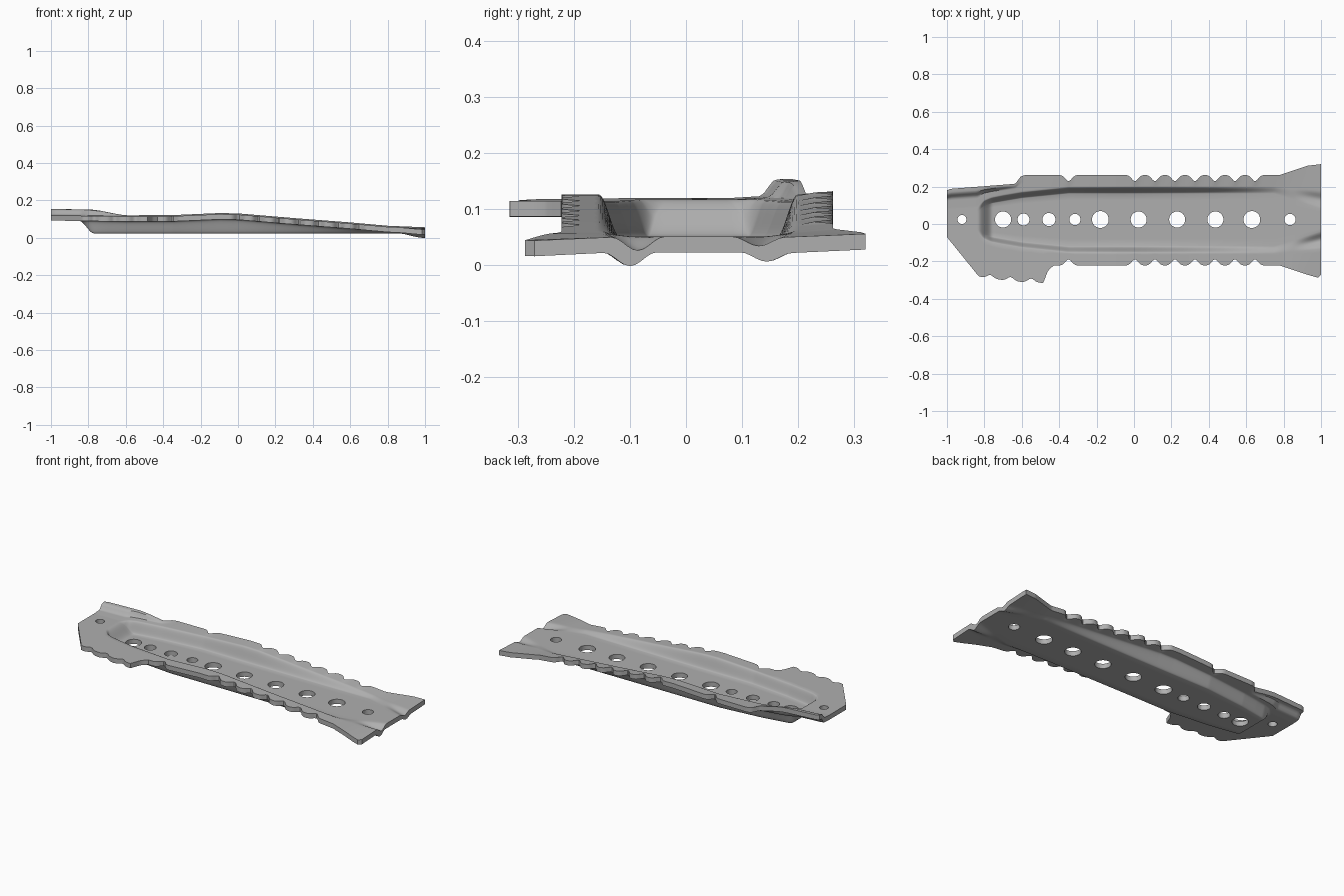
import bpy, bmesh
from math import exp, pi, sin

cube = bpy.data.objects.get("Cube")
if cube:
    bpy.data.objects.remove(cube, do_unlink=True)

MID = 0.022        # centre line of the channel
THICK = 0.028      # sheet thickness


def interp(pts, x):
    for (x0, y0), (x1, y1) in zip(pts, pts[1:]):
        if x <= x1:
            return y0 + (y1 - y0) * max(0, x - x0) / (x1 - x0)
    return pts[-1][1]


def smooth(a, b, x):
    t = min(1, max(0, (x - a) / (b - a)))
    return t * t * (3 - 2 * t)


# Outline, channel width and rim height along the length
FRONT = [(-1, -.07), (-.83, -.28), (-.79, -.29), (-.6, -.31), (-.485, -.315), (-.46, -.25),
         (-.43, -.222), (.78, -.222), (.94, -.275), (.985, -.287), (1, -.27)]
BACK = [(-1, .18), (-.98, .188), (-.635, .215), (-.605, .255), (-.58, .262),
        (.78, .262), (.93, .312), (1, .32)]
FLOOR = [(-1, .04), (-.84, .04), (-.8, .075), (-.76, .088), (-.6, .115), (-.35, .14), (.75, .14), (1, .06)]
WALL = [(-1, .02), (-.82, .03), (-.7, .035), (.75, .04), (1, .095)]
RIM = [(-1, .12), (-.6, .114), (-.35, .115), (-.1, .126), (0, .124), (.3, .099), (.6, .076), (.8, .058), (1, .05)]
TEETH = [-.35] + [.005 + .107 * k for k in range(7)]
WING_TEETH = [-.77, -.66, -.55]


def notch(x, centres, depth, width=.024):
    return depth * max(exp(-((x - c) / width) ** 2) for c in centres)


def column(x, under):
    """Cross-section points from the front edge to the back edge."""
    grow = .014 if under else 0
    front = interp(FRONT, x) + notch(x, TEETH, .033) + notch(x, WING_TEETH, .02)
    back = interp(BACK, x) - notch(x, TEETH, .033)
    floor = interp(FLOOR, x) + grow
    rim = floor + interp(WALL, x)
    top = interp(RIM, x)
    drop = (top - .051) * smooth(-.835, -.755, x + grow)
    groove = smooth(.84, 1, x)
    lip = .028 * (1 - smooth(-.8, -.58, x))
    pts = []

    def add(y, z):
        pts.append((x, y, z - (THICK if under else 0)))

    for i in range(8):                      # front flange
        u = i / 8
        add(front + (MID - rim - front) * u, top - .006 * groove * (1 - u))
    for i in range(10):                     # front wall
        u = i / 10
        add(MID - rim + (rim - floor) * u, top - drop * smooth(0, 1, u) - .024 * groove * sin(pi * u) ** 2)
    for i in range(8):                      # floor
        add(MID - floor + 2 * floor * i / 8, top - drop)
    for i in range(10):                     # back wall
        u = i / 10
        add(MID + floor + (rim - floor) * u,
            top - drop * (1 - smooth(0, 1, u)) - .016 * groove * sin(pi * u) ** 2)
    for i in range(13):                     # back flange with raised lip
        u = i / 12
        add(MID + rim + (back - MID - rim) * u, top + .006 * u + lip * smooth(.5, .8, u))
    return pts


# Pressed sheet: top and underside grids joined around the edge
COLS = 260
bm = bmesh.new()
xs = [-1 + 2 * i / COLS for i in range(COLS + 1)]
tops = [[bm.verts.new(p) for p in column(x, False)] for x in xs]
unders = [[bm.verts.new(p) for p in column(x, True)] for x in xs]
rows = len(tops[0])
for i in range(COLS):
    for j in range(rows - 1):
        for g in (tops, unders):
            bm.faces.new((g[i][j], g[i + 1][j], g[i + 1][j + 1], g[i][j + 1]))
    for j in (0, rows - 1):
        bm.faces.new((tops[i][j], tops[i + 1][j], unders[i + 1][j], unders[i][j]))
for j in range(rows - 1):
    for i in (0, COLS):
        bm.faces.new((tops[i][j], tops[i][j + 1], unders[i][j + 1], unders[i][j]))
bmesh.ops.recalc_face_normals(bm, faces=bm.faces)
mesh = bpy.data.meshes.new("pressed_plate")
bm.to_mesh(mesh)
bm.free()
plate = bpy.data.objects.new("pressed_plate", mesh)
bpy.context.collection.objects.link(plate)

steel = bpy.data.materials.new("grey_steel")
steel.use_nodes = True
colour = (.43, .43, .43, 1)
steel.diffuse_color = colour
steel.node_tree.nodes["Principled BSDF"].inputs["Base Color"].default_value = colour
mesh.materials.append(steel)

# Row of round holes, all cut by one helper
HOLES = [(-.92, .024), (-.70, .043), (-.591, .032), (-.455, .035), (-.316, .03), (-.18, .045),
         (.025, .043), (.231, .043), (.435, .043), (.63, .045), (.834, .03)]
bm = bmesh.new()
for x, r in HOLES:
    ring = bmesh.ops.create_cone(bm, cap_ends=True, segments=32, radius1=r, radius2=r, depth=.4)
    bmesh.ops.translate(bm, verts=ring["verts"], vec=(x, .024, .1))
cut_mesh = bpy.data.meshes.new("hole_cutter")
bm.to_mesh(cut_mesh)
bm.free()
cut_mesh.materials.append(steel)
cutter = bpy.data.objects.new("hole_cutter", cut_mesh)
cutter.hide_render = True
bpy.context.collection.objects.link(cutter)

cut = plate.modifiers.new("holes", 'BOOLEAN')
cut.operation = 'DIFFERENCE'
cut.solver = 'EXACT'
cut.object = cutter
bpy.ops.object.select_all(action='DESELECT')
plate.select_set(True)
bpy.context.view_layer.objects.active = plate
bpy.ops.object.modifier_apply(modifier=cut.name)
bpy.data.objects.remove(cutter, do_unlink=True)
bpy.ops.object.shade_smooth_by_angle(angle=.6)
